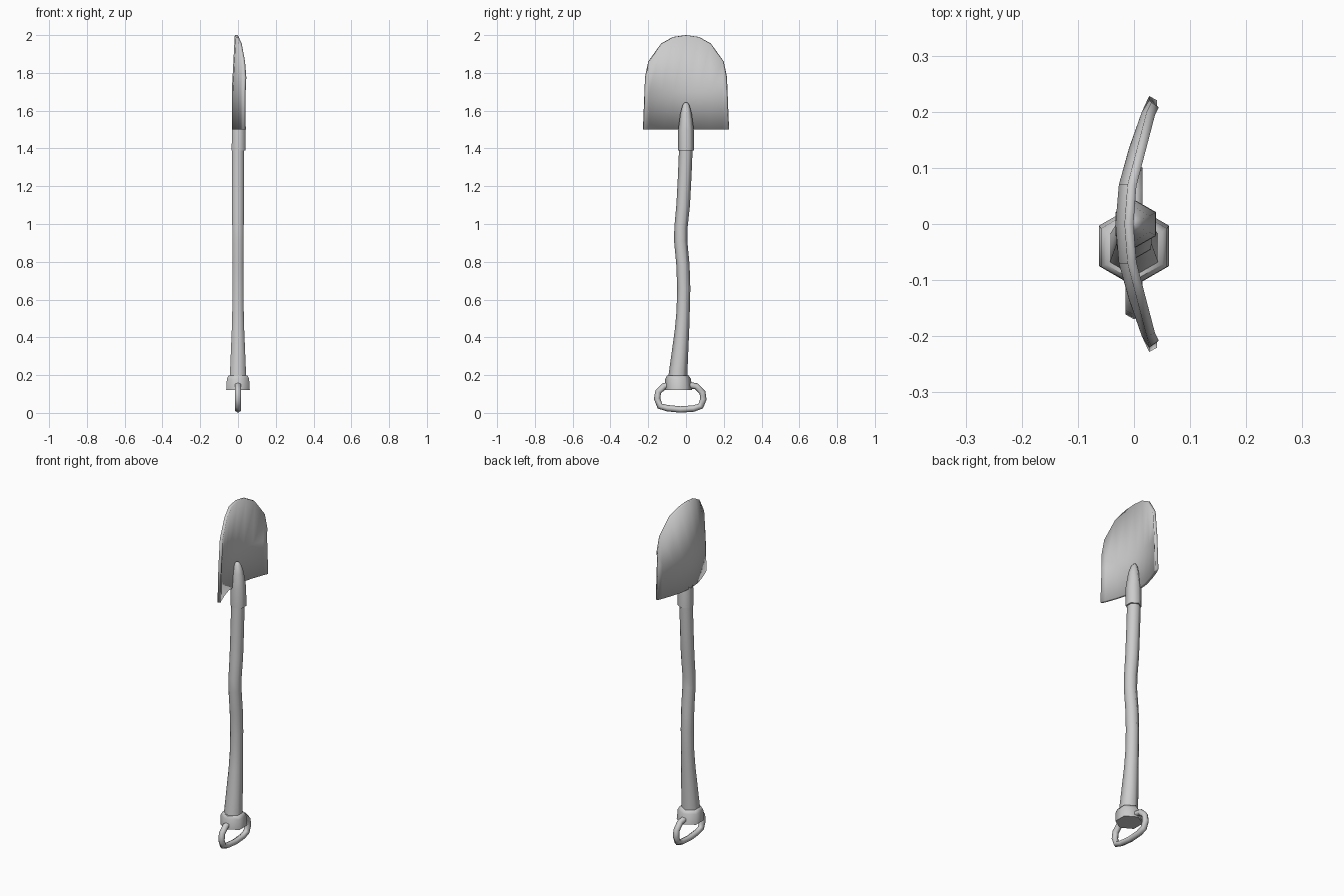
import bpy, bmesh, math
from mathutils import Vector

if "Cube" in bpy.data.objects:
    bpy.data.objects.remove(bpy.data.objects["Cube"])


def finish(name, bm, angle=65):
    me = bpy.data.meshes.new(name)
    bm.to_mesh(me)
    bm.free()
    ob = bpy.data.objects.new(name, me)
    bpy.context.collection.objects.link(ob)
    bpy.ops.object.select_all(action='DESELECT')
    ob.select_set(True)
    bpy.context.view_layer.objects.active = ob
    bpy.ops.object.shade_smooth_by_angle(angle=math.radians(angle))
    return ob


def tube(name, path, sides=6, straight=False):
    """Loft hexagonal rings along path points (x, y, z, radius) in the YZ plane."""
    bm = bmesh.new()
    pts = [Vector(p[:3]) for p in path]
    rings = []
    for i, p in enumerate(pts):
        t = pts[min(i + 1, len(pts) - 1)] - pts[max(i - 1, 0)]
        t.x = 0
        t = Vector((0, 0, 1)) if straight else t.normalized()
        n = Vector((0, t.z, -t.y))
        r = path[i][3]
        rings.append([bm.verts.new(p + r * (math.cos(a) * n + Vector((math.sin(a), 0, 0))))
                      for a in (k * math.tau / sides for k in range(sides))])
    for a, b in zip(rings, rings[1:]):
        for k in range(sides):
            m = (k + 1) % sides
            bm.faces.new((a[k], a[m], b[m], b[k]))
    bm.faces.new(rings[0])
    bm.faces.new(rings[-1])
    bmesh.ops.recalc_face_normals(bm, faces=bm.faces)
    return finish(name, bm)


# Blade: curved sheet, columns are (bottom y, top y, top z, x), mirrored over y
half = [(0, 0, 2.0, -0.033), (0.07, 0.07, 1.99, -0.027), (0.135, 0.132, 1.955, -0.009),
        (0.2, 0.2, 1.86, 0.014), (0.228, 0.217, 1.777, 0.027)]
columns = [(-a, -b, z, x) for a, b, z, x in reversed(half[1:])] + half
bm = bmesh.new()
grid = []
for y0, y1, top, x in columns:
    col = []
    for z in (1.5, 1.7, top):
        f = (z - 1.5) / (top - 1.5)
        lean = max(0, (z - 1.7) / 0.3) * 0.016
        col.append(bm.verts.new((x + lean, y0 + (y1 - y0) * f, z)))
    grid.append(col)
for a, b in zip(grid, grid[1:]):
    for j in range(2):
        bm.faces.new((a[j], a[j + 1], b[j + 1], b[j]))
blade = finish("blade", bm, 40)
mod = blade.modifiers.new("thickness", 'SOLIDIFY')
mod.thickness = 0.016
mod.offset = -1

# Socket joining blade and shaft
tube("blade_socket", [(0.003, 0, 1.39, 0.042), (0.003, 0, 1.5, 0.041), (0.001, 0, 1.585, 0.030),
                      (-0.002, 0, 1.63, 0.018), (-0.004, 0, 1.643, 0.008)], straight=True)

# Wavy wooden shaft, flared at the grip end
tube("shaft", [(0, -0.045, 0.17, 0.051), (0, -0.040, 0.23, 0.048), (0, -0.021, 0.44, 0.038),
               (0, -0.015, 0.54, 0.035), (0, -0.012, 0.66, 0.035), (0, -0.016, 0.78, 0.035),
               (0, -0.028, 0.91, 0.035), (0, -0.027, 0.98, 0.035), (0, -0.015, 1.1, 0.036),
               (0, -0.007, 1.25, 0.036), (0, 0, 1.42, 0.036)])

# Collar at the grip end
tube("collar", [(0, -0.039, 0.122, 0.072), (0, -0.042, 0.180, 0.068),
                (0, -0.043, 0.197, 0.058)], straight=True)

# Grip ring
ring = [(-0.085, 0.148), (-0.115, 0.142), (-0.147, 0.112), (-0.153, 0.075), (-0.138, 0.036),
        (-0.10, 0.025), (-0.03, 0.018), (0.04, 0.023), (0.078, 0.036), (0.092, 0.072),
        (0.087, 0.108), (0.055, 0.141), (0.01, 0.148)]
tube("grip_ring", [(0, y, z, 0.017) for y, z in ring])
